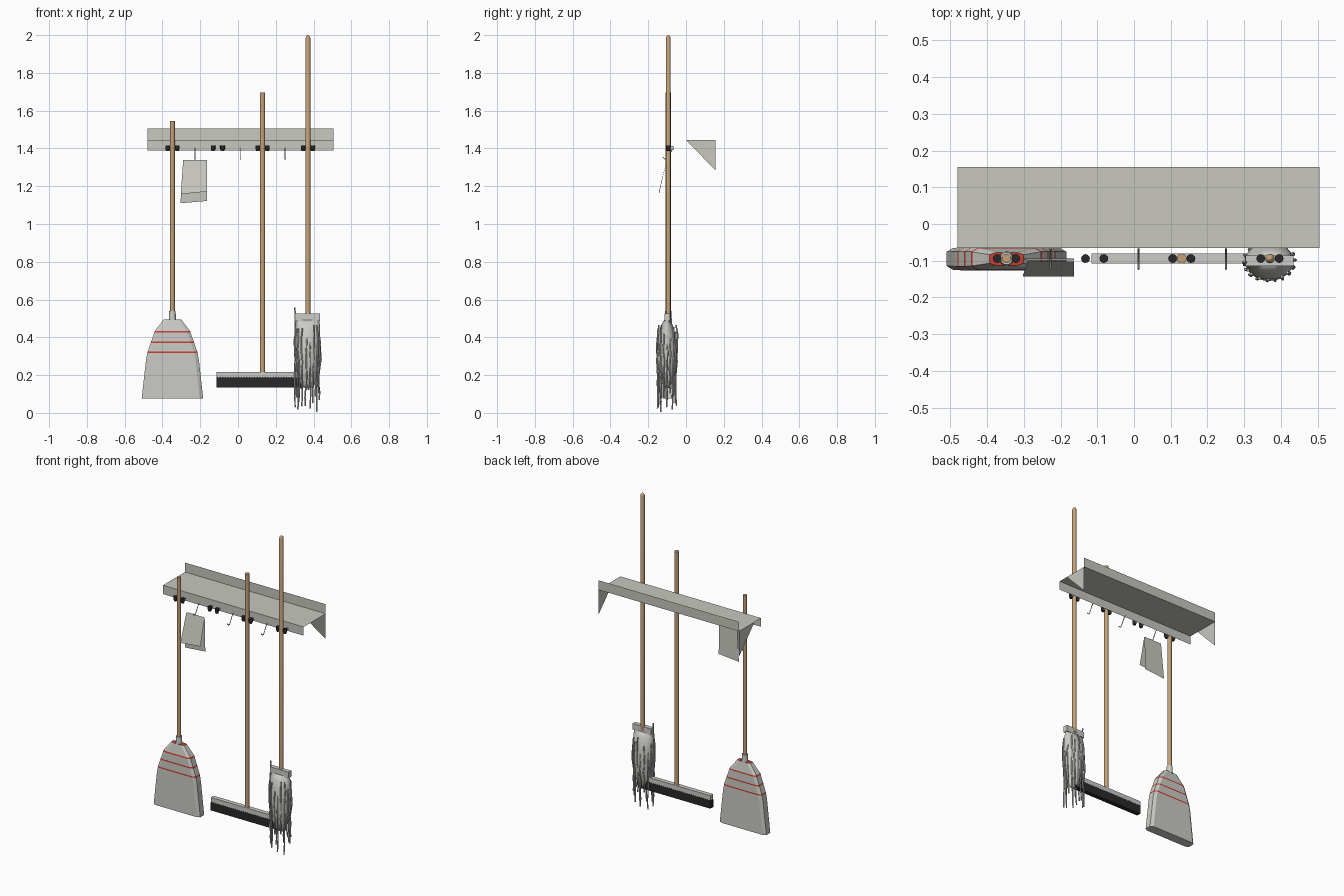
import bpy, bmesh, math, random

if "Cube" in bpy.data.objects:
    bpy.data.objects.remove(bpy.data.objects["Cube"])

random.seed(4)


def material(name, rgb):
    m = bpy.data.materials.new(name)
    m.diffuse_color = (*rgb, 1)
    m.use_nodes = True
    m.node_tree.nodes["Principled BSDF"].inputs["Base Color"].default_value = m.diffuse_color
    return m


METAL = material("shelf grey", (0.58, 0.58, 0.53))
FIBRE = material("fibre grey", (0.60, 0.60, 0.57))
WOOD = material("wood", (0.56, 0.36, 0.19))
BLACK = material("black rubber", (0.022, 0.022, 0.024))
RED = material("red stitching", (0.60, 0.05, 0.03))
Y = -0.094  # plane in which the tools hang


def mesh_object(name, verts, faces, *mats):
    me = bpy.data.meshes.new(name)
    me.from_pydata(verts, [], faces)
    ob = bpy.data.objects.new(name, me)
    bpy.context.collection.objects.link(ob)
    for m in mats:
        me.materials.append(m)
    return ob


def smooth(ob, angle=40):
    bpy.ops.object.select_all(action='DESELECT')
    ob.select_set(True)
    bpy.context.view_layer.objects.active = ob
    bpy.ops.object.shade_smooth_by_angle(angle=math.radians(angle))


def loft(name, rings, *mats):
    """Skin closed rings of equal size; end rings are capped."""
    n = len(rings[0])
    verts = [p for r in rings for p in r]
    faces = [[i * n + j, i * n + (j + 1) % n, (i + 1) * n + (j + 1) % n, (i + 1) * n + j]
             for i in range(len(rings) - 1) for j in range(n)]
    faces += [list(range(n))[::-1], [(len(rings) - 1) * n + j for j in range(n)]]
    return mesh_object(name, verts, faces, *mats)


def ellipse(x, y, z, rx, ry, n=16):
    return [(x + rx * math.cos(math.tau * k / n), y + ry * math.sin(math.tau * k / n), z)
            for k in range(n)]


def box(name, x0, x1, y0, y1, z0, z1, mat):
    return loft(name, [[(x0, y0, z), (x1, y0, z), (x1, y1, z), (x0, y1, z)]
                       for z in (z0, z1)], mat)


def turned(name, x, profile, mat, y=Y, n=16):
    ob = loft(name, [ellipse(x, y, z, r, r, n) for z, r in profile], mat)
    smooth(ob)
    return ob


def wire(name, points, radius, mat):
    cu = bpy.data.curves.new(name, 'CURVE')
    cu.dimensions = '3D'
    cu.bevel_depth, cu.bevel_resolution, cu.use_fill_caps = radius, 1, True
    sp = cu.splines.new('POLY')
    sp.points.add(len(points) - 1)
    for p, co in zip(sp.points, points):
        p.co = (*co, 1)
    cu.materials.append(mat)
    ob = bpy.data.objects.new(name, cu)
    bpy.context.collection.objects.link(ob)
    bpy.ops.object.select_all(action='DESELECT')
    ob.select_set(True)
    bpy.context.view_layer.objects.active = ob
    bpy.ops.object.convert(target='MESH')


# Bent sheet shelf: front lip, tray, back lip
X0, X1 = -0.48, 0.505
bend = [(-0.065, 1.39), (-0.065, 1.445), (0.155, 1.445), (0.155, 1.505)]
mesh_object("shelf", [(x, y, z) for y, z in bend for x in (X0, X1)],
            [(2 * i, 2 * i + 1, 2 * i + 3, 2 * i + 2) for i in range(3)], METAL)
# Triangular end brackets
for side, x in (("left", X0), ("right", X1)):
    mesh_object(side + "_bracket", [(x, 0, 1.445), (x, 0.155, 1.445), (x, 0.155, 1.285)],
                [(0, 1, 2)], METAL)

# Handle grips: U bracket with a pair of rubber rollers
for gx in (-0.347, -0.107, 0.13, 0.37):
    mesh_object("grip_bracket",
                [(gx + sx, y, z) for sx, y in ((-.026, Y), (-.026, -.066), (.026, -.066), (.026, Y))
                 for z in (1.392, 1.412)],
                [(0, 2, 3, 1), (2, 4, 5, 3), (4, 6, 7, 5)], METAL)
    for s in (-1, 1):
        turned("grip_roller", gx + s * 0.025,
               [(1.386, .008), (1.391, .010), (1.396, .012), (1.416, .012)], BLACK, n=12)

# Wire hooks
for hx in (-0.227, 0.012, 0.25):
    wire("hook", [(hx, -0.066, 1.40), (hx, -0.078, 1.385), (hx, -0.102, 1.342),
                  (hx, -0.113, 1.344), (hx, -0.123, 1.355)], 0.0025, METAL)

# Dustpan: hanging back sheet and tilted cover
mesh_object("dustpan_back", [(-0.287, -0.100, 1.34), (-0.163, -0.100, 1.34),
                             (-0.163, -0.094, 1.122), (-0.305, -0.094, 1.11)],
            [(0, 3, 2, 1)], METAL)
mesh_object("dustpan_cover", [(-0.290, -0.102, 1.34), (-0.163, -0.102, 1.34),
                              (-0.163, -0.143, 1.172), (-0.303, -0.143, 1.158)],
            [(0, 3, 2, 1)], METAL)

# Wooden handles
turned("broom_handle", -0.347, [(0.50, .0125), (1.545, .0125)], WOOD)
turned("push_broom_handle", 0.13, [(0.205, .0135), (1.695, .0135)], WOOD)
turned("mop_handle", 0.37, [(0.50, .013), (1.982, .013), (1.992, .010), (1.998, .005),
                            (2.0, .001)], WOOD)


# Broom head: chamfered sections, with thin stitched bands in red
def chamfered(cx, cy, z, hx, hy):
    a, b = hx - 0.018, hy - hy * 0.35
    return [(cx + x, cy + y, z) for x, y in
            ((-a, -hy), (a, -hy), (hx, -b), (hx, b), (a, hy), (-a, hy), (-hx, b), (-hx, -b))]


outline = [(0.075, .163, .030), (0.28, .140, .031), (0.317, .133, .031), (0.325, .131, .031),
           (0.371, .115, .031), (0.379, .112, .031), (0.426, .096, .030), (0.434, .093, .029),
           (0.495, .046, .018)]
head = loft("broom_head", [chamfered(-0.347, Y - 0.001, *o) for o in outline], FIBRE, RED)
for p in head.data.polygons:
    zs = [head.data.vertices[v].co.z for v in p.vertices]
    if max(zs) - min(zs) < 0.01 and min(zs) > 0.3:
        p.material_index = 1
turned("broom_neck", -0.347, [(0.49, .020), (0.505, .018), (0.54, .017)], FIBRE)

# Push broom: block, bristle bed and pointed tufts
PX0, PX1 = -0.115, 0.375
box("push_broom_block", PX0, PX1, Y - 0.014, Y + 0.014, 0.187, 0.217, FIBRE)
box("push_broom_bristles", PX0, PX1, Y - 0.013, Y + 0.013, 0.135, 0.187, BLACK)
tufts, pitch = 35, (PX1 - PX0) / 35
verts, faces = [], []
for y in (Y - 0.0145, Y + 0.0145):
    for i in range(tufts):
        x, k = PX0 + i * pitch, len(verts)
        verts += [(x, y, 0.135), (x + pitch, y, 0.135), (x + pitch, y, 0.183),
                  (x + pitch / 2, y, 0.193), (x, y, 0.183)]
        faces.append([k, k + 1, k + 2, k + 3, k + 4])
mesh_object("bristle_tufts", verts, faces, BLACK)

# Mop: clamp bar, bundled head and loose strands
MX, MY = 0.368, -0.101
box("mop_clamp", MX - 0.064, MX + 0.066, MY - 0.013, MY + 0.015, 0.487, 0.525, FIBRE)
bundle = [(0.135, .028, .010), (0.15, .038, .022), (0.19, .048, .038), (0.25, .058, .050),
          (0.33, .065, .054), (0.40, .067, .049), (0.46, .066, .033), (0.492, .062, .014)]
smooth(loft("mop_head", [ellipse(MX, MY, z, rx, ry, 24) for z, rx, ry in bundle], FIBRE), 60)
count = 18
for i in range(count):
    a = math.tau * (i + 0.3 * random.random()) / count
    top = random.uniform(0.36, 0.47)
    end = 0.004 if i == 16 else random.uniform(0.01, 0.16)
    pts = []
    for k in range(8):
        t = k / 7
        bulge = 0.90 + 0.13 * math.sin(math.pi * min(1, t * 1.6 + 0.1))
        pts.append((MX + 0.068 * bulge * math.cos(a) + random.uniform(-.003, .003),
                    MY + 0.054 * bulge * math.sin(a) + random.uniform(-.003, .003),
                    top + (end - top) * t))
    wire("mop_strand", pts, 0.004, FIBRE)
# One stray strand curling over the clamp
wire("mop_strand", [(0.300, MY, 0.557), (0.304, MY - .004, 0.52), (0.302, MY - .01, 0.46),
                    (0.305, MY - .006, 0.36), (0.300, MY - .01, 0.22), (0.302, MY, 0.03)],
     0.004, FIBRE)
